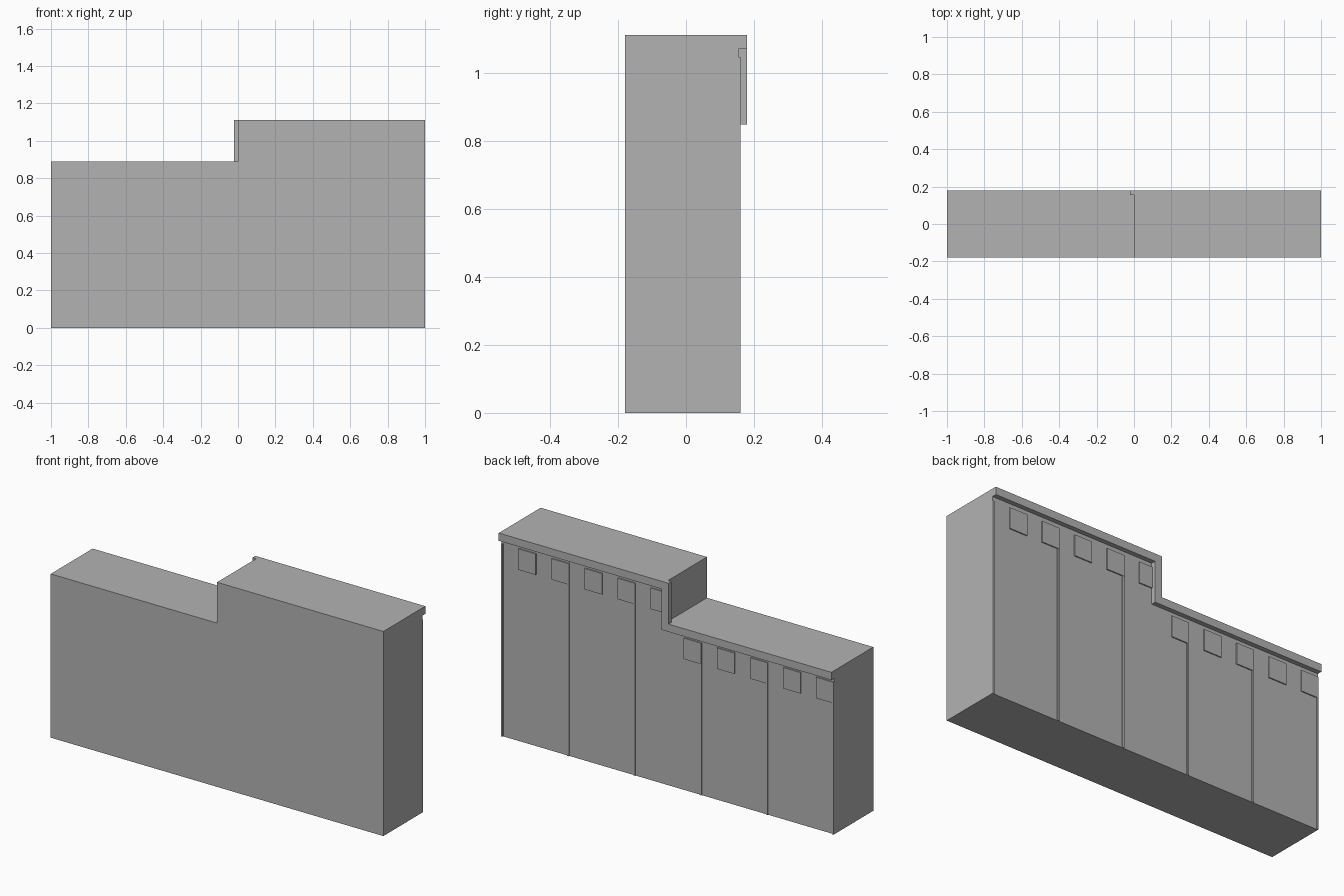
import bpy
import bmesh

if "Cube" in bpy.data.objects:
    bpy.data.objects.remove(bpy.data.objects["Cube"])

grey = bpy.data.materials.new("plain_grey")
grey.diffuse_color = (0.45, 0.45, 0.45, 1)
grey.use_nodes = True
grey.node_tree.nodes["Principled BSDF"].inputs["Base Color"].default_value = grey.diffuse_color

FRONT, WALL, CORNICE = -0.18, 0.155, 0.18   # depth planes
LOW, HIGH = 0.89, 1.112                     # roof heights
LIP = 0.042                                 # cornice band height


def extrude_profile(name, points, y0, y1):
    """Solid from an x-z outline, extruded along y."""
    bm = bmesh.new()
    face = bm.faces.new([bm.verts.new((x, y0, z)) for x, z in points])
    ext = bmesh.ops.extrude_face_region(bm, geom=[face])
    verts = [g for g in ext["geom"] if isinstance(g, bmesh.types.BMVert)]
    bmesh.ops.translate(bm, verts=verts, vec=(0, y1 - y0, 0))
    bmesh.ops.recalc_face_normals(bm, faces=bm.faces)
    mesh = bpy.data.meshes.new(name)
    bm.to_mesh(mesh)
    bm.free()
    mesh.materials.append(grey)
    obj = bpy.data.objects.new(name, mesh)
    bpy.context.collection.objects.link(obj)
    return obj


def slab(name, x0, x1, z0, z1, y1):
    return extrude_profile(name, [(x0, z0), (x1, z0), (x1, z1), (x0, z1)], WALL, y1)


# Stepped main block
extrude_profile("building_body", [(-1, 0), (1, 0), (1, HIGH), (0, HIGH), (0, LOW), (-1, LOW)],
                FRONT, WALL)

# Cornice band following the step along the back
extrude_profile("cornice", [(-1, LOW), (-0.022, LOW), (-0.022, HIGH), (1, HIGH),
                            (1, HIGH - LIP), (0.021, HIGH - LIP),
                            (0.021, LOW - LIP), (-1, LOW - LIP)], WALL, CORNICE)

# Thin vertical battens dividing the back wall
for i in range(6):
    x = -1 + 0.398 * i
    slab("batten", x, x + 0.01, 0, 1.047 if x > 0 else 0.828, 0.16)

# Raised square window panels, two per bay
for i in range(10):
    x = -1 + 0.199 * i
    top = 1.047 if i >= 5 else 0.828
    slab("window_panel", x, x + 0.105, top - 0.114, top, 0.161)
